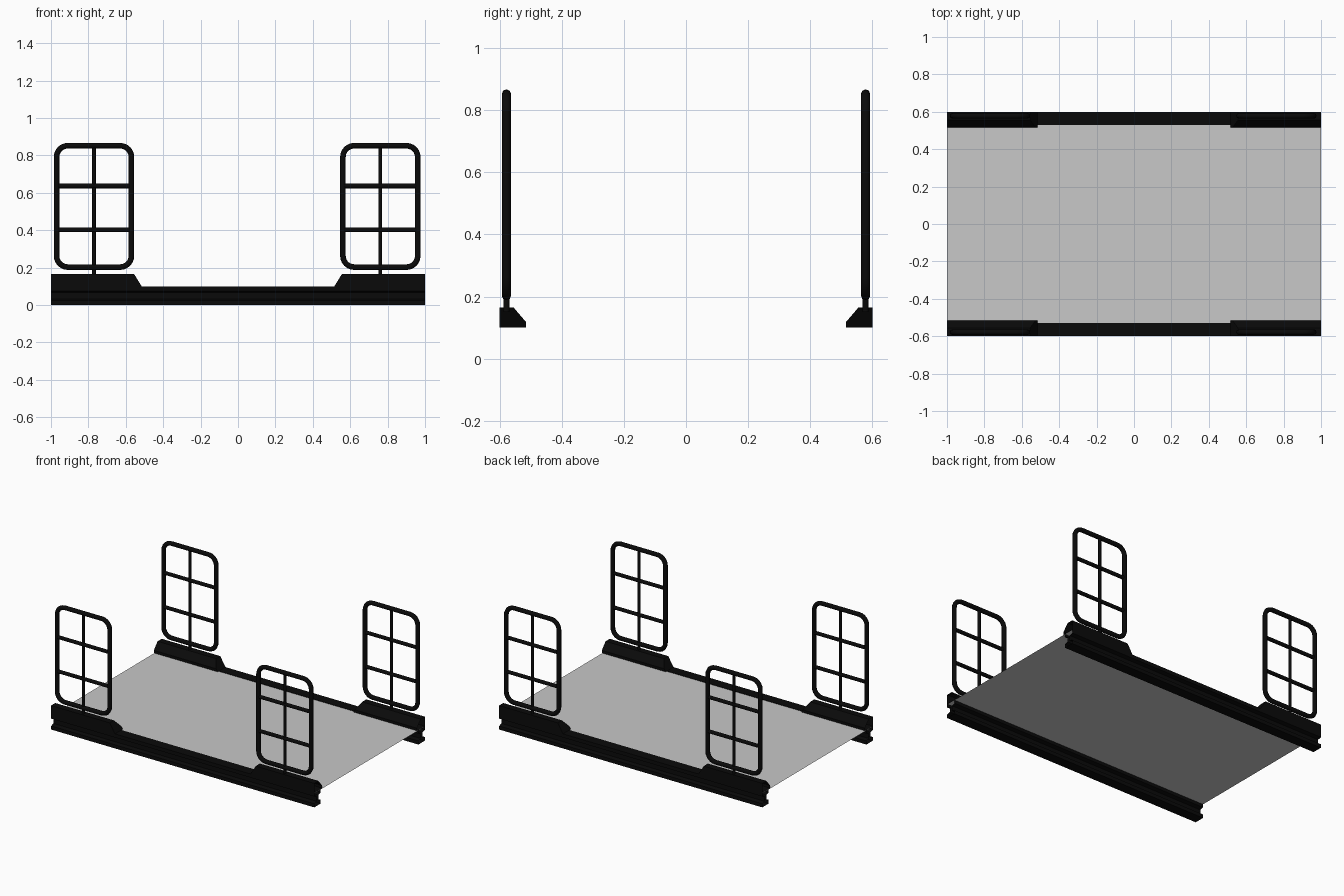
import bpy
import bmesh
from math import pi, cos, sin, radians
from mathutils import Vector

cube = bpy.data.objects.get("Cube")
if cube:
    bpy.data.objects.remove(cube)


def material(name, value):
    mat = bpy.data.materials.new(name)
    mat.use_nodes = True
    colour = (value, value, value, 1)
    mat.diffuse_color = colour
    mat.node_tree.nodes["Principled BSDF"].inputs["Base Color"].default_value = colour
    return mat


BLACK = material("black steel", 0.003)
GREY = material("grey deck", 0.58)


def add(name, mesh, mat):
    mesh.materials.clear()
    mesh.materials.append(mat)
    obj = bpy.data.objects.new(name, mesh)
    bpy.context.collection.objects.link(obj)
    return obj


def loft(name, loops, mat):
    """Skin between equal profile loops, leaving the ends open."""
    bm = bmesh.new()
    rings = [[bm.verts.new(p) for p in loop] for loop in loops]
    for a, b in zip(rings, rings[1:]):
        for i in range(len(a)):
            j = (i + 1) % len(a)
            bm.faces.new((a[i], a[j], b[j], b[i]))
    return bm, rings


def finish(name, bm, mat):
    bmesh.ops.recalc_face_normals(bm, faces=bm.faces)
    mesh = bpy.data.meshes.new(name)
    bm.to_mesh(mesh)
    bm.free()
    return add(name, mesh, mat)


def tube(name, points, radius, closed=False):
    """Round bar swept along a path."""
    curve = bpy.data.curves.new(name, "CURVE")
    curve.dimensions = "3D"
    curve.bevel_depth = radius
    curve.bevel_resolution = 2
    curve.use_fill_caps = not closed
    spline = curve.splines.new("POLY")
    spline.points.add(len(points) - 1)
    for sp, p in zip(spline.points, points):
        sp.co = (*p, 1)
    spline.use_cyclic_u = closed
    temp = bpy.data.objects.new(name + "_path", curve)
    bpy.context.collection.objects.link(temp)
    dg = bpy.context.evaluated_depsgraph_get()
    mesh = bpy.data.meshes.new_from_object(temp.evaluated_get(dg))
    bpy.data.objects.remove(temp)
    obj = add(name, mesh, BLACK)
    bpy.ops.object.select_all(action="DESELECT")
    obj.select_set(True)
    bpy.context.view_layer.objects.active = obj
    bpy.ops.object.shade_smooth_by_angle(angle=radians(50))
    return obj


# Deck: a single thin sheet between the beams
bm = bmesh.new()
bm.faces.new([bm.verts.new(p) for p in
              ((-1, -.595, .097), (1, -.595, .097), (1, .595, .097), (-1, .595, .097))])
bm.normal_update()
finish("deck", bm, GREY)

# I-section, measured as (distance from centre line, height)
I_BEAM = [(.53, 0), (.6, 0), (.6, .025), (.575, .032), (.575, .068), (.6, .075),
          (.6, .1), (.53, .1), (.53, .075), (.555, .068), (.555, .032), (.53, .025)]
# Kerb section with a sloping inner side
KERB = [(.6, .1), (.6, .165), (.555, .165), (.515, .118), (.515, .1)]

for side, sy in (("front", -1), ("back", 1)):
    # Side beam
    bm, _ = loft("beam", [[(x, sy * y, z) for y, z in I_BEAM] for x in (-1, 1)], BLACK)
    finish(side + "_beam", bm, BLACK)

    for end, sx, cx in (("right", -1, -.77), ("left", 1, .761)):
        tag = f"{side}_{end}_"

        # Raised kerb, sloped down at the end nearest the middle
        outer = [(sx, sy * y, z) for y, z in KERB]
        inner = [(sx * (.515 + .04 * (z - .1) / .065), sy * y, z) for y, z in KERB]
        bm, rings = loft("kerb", [outer, inner], BLACK)
        bm.faces.new(rings[1])
        finish(tag + "kerb", bm, BLACK)

        # Rounded guard frame
        y = sy * .578
        half_w, low, high, r = .2, .203, .852, .06
        path = []
        corners = ((1, high, 0), (-1, high, 1), (-1, low, 2), (1, low, 3))
        for dx, z, quarter in corners:
            cz = z - r if z == high else z + r
            for k in range(7):
                a = (quarter + k / 6) * pi / 2
                path.append(Vector((cx + dx * (half_w - r) + r * cos(a), y, cz + r * sin(a))))
        tube(tag + "guard_frame", path, .015, closed=True)

        # Cross bars and centre post
        for label, z in (("lower", .402), ("upper", .637)):
            tube(tag + label + "_bar", [(cx - half_w, y, z), (cx + half_w, y, z)], .0125)
        tube(tag + "post", [(cx, y, .15), (cx, y, high)], .01)
